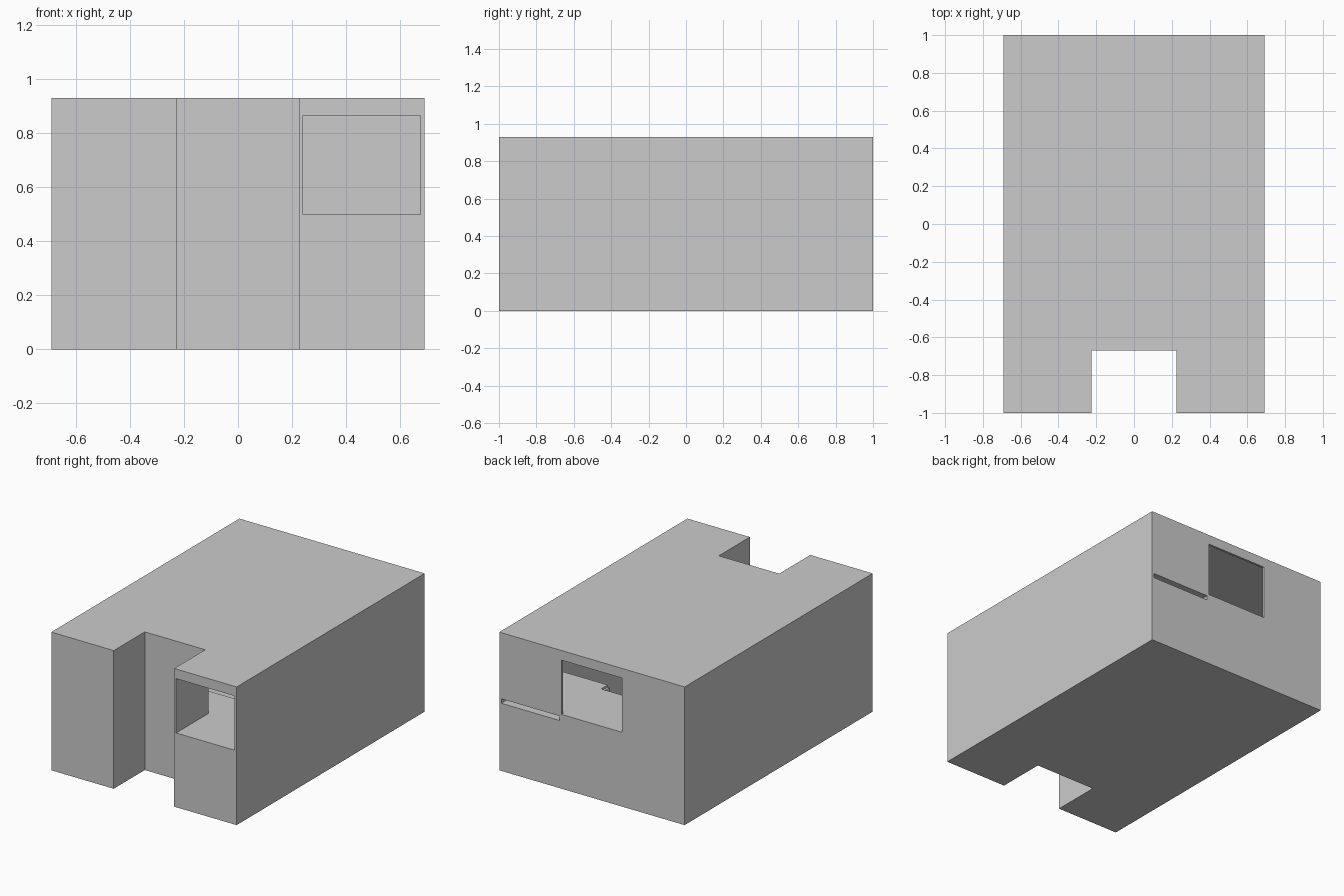
import bpy, bmesh

if "Cube" in bpy.data.objects:
    bpy.data.objects.remove(bpy.data.objects["Cube"])

T = 0.015                       # wall thickness
X, Y, H = 0.69, 1.0, 0.93       # outer half width, half length, height
NX, NY = 0.225, -0.67           # notch half width and back edge
FLOOR = 0.5                     # top of the upper floor


def prism(name, outline, z0, z1):
    bm = bmesh.new()
    low = bm.faces.new([bm.verts.new((x, y, z0)) for x, y in outline])
    ext = bmesh.ops.extrude_face_region(bm, geom=[low])
    up = [v for v in ext["geom"] if isinstance(v, bmesh.types.BMVert)]
    bmesh.ops.translate(bm, verts=up, vec=(0, 0, z1 - z0))
    bmesh.ops.recalc_face_normals(bm, faces=bm.faces)
    mesh = bpy.data.meshes.new(name)
    bm.to_mesh(mesh)
    bm.free()
    obj = bpy.data.objects.new(name, mesh)
    bpy.context.collection.objects.link(obj)
    return obj


def box(name, x0, x1, y0, y1, z0, z1):
    return prism(name, [(x0, y0), (x1, y0), (x1, y1), (x0, y1)], z0, z1)


def notched(inset, back):
    """Plan outline with the front notch, inset by a wall thickness."""
    half = [(NX + inset, NY + inset), (NX + inset, -Y + inset),
            (X - inset, -Y + inset), (X - inset, back)]
    return half + [(-x, y) for x, y in reversed(half)]


def cut(target, cutter):
    mod = target.modifiers.new("cut", 'BOOLEAN')
    mod.operation = 'DIFFERENCE'
    mod.solver = 'EXACT'
    mod.object = cutter
    bpy.context.view_layer.objects.active = target
    bpy.ops.object.modifier_apply(modifier=mod.name)
    bpy.data.objects.remove(cutter)


# Hollow outer shell with notch
shell = prism("shell", notched(0, Y), 0, H)
cut(shell, prism("cavity", notched(T, Y - T), T, H - T))

# Front opening, rear opening and rear slot
xi, xo = NX + T, X - T
cut(shell, box("front_cut", xi, xo, -Y - 0.1, -Y + 0.1, FLOOR, 0.865))
cut(shell, box("rear_cut", -NX, NX, Y - 0.1, Y + 0.1, FLOOR, 0.865))
cut(shell, box("slot_cut", xi, xo, Y - 0.1, Y + 0.1, 0.455, 0.485))

# Upper floors at the front and rear, open between them
prism("front_floor", notched(T, -0.39), FLOOR - T, FLOOR)
prism("rear_floor", [(-xo, 0.56), (xi, 0.56), (xi, 0.49), (xo, 0.49),
                     (xo, Y - T), (-xo, Y - T)], FLOOR - T, FLOOR)

# Duct under the rear floor, behind the slot
box("duct_base", NX, xo, 0.49, Y - T, 0.44, 0.455)
box("duct_side", NX, xi, 0.49, Y - T, 0.455, FLOOR - T)
